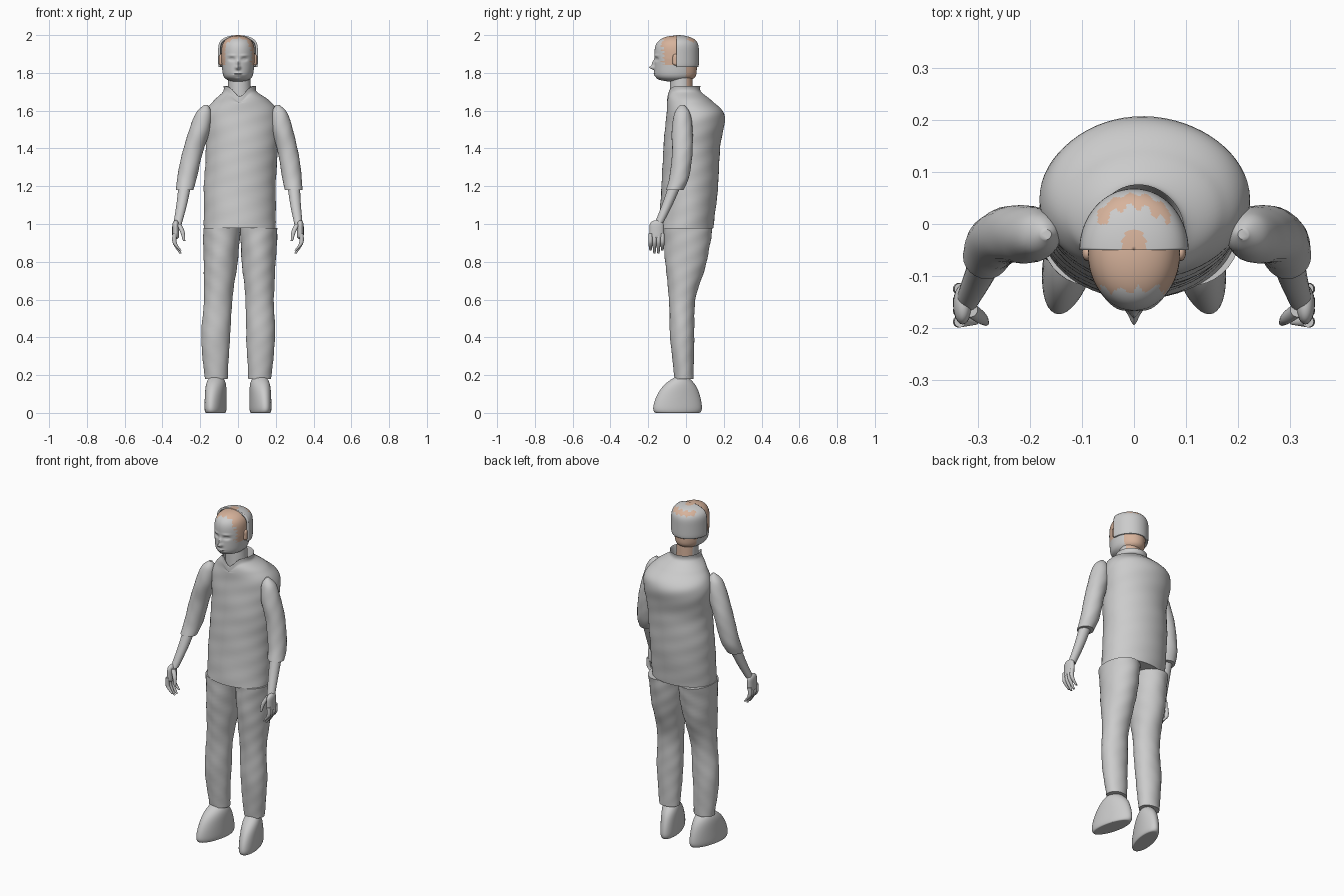
import bpy
import math
from math import sin, cos, acos, exp, pi

default_cube = bpy.data.objects.get("Cube")
if default_cube:
    bpy.data.objects.remove(default_cube, do_unlink=True)


def material(name, red, green, blue):
    made = bpy.data.materials.new(name)
    made.use_nodes = True
    colour = (red, green, blue, 1)
    made.diffuse_color = colour
    made.node_tree.nodes["Principled BSDF"].inputs["Base Color"].default_value = colour
    return made


GREY = material("plain grey", .6, .6, .6)
SKIN = material("warm skin", .68, .45, .33)


def path(*rings):
    """Section function that runs smoothly through the given rings."""
    last = len(rings) - 1

    def section(t):
        i = min(int(t * last), last - 1)
        f = t * last - i
        neighbours = zip(rings[max(i - 1, 0)], rings[i], rings[i + 1], rings[min(i + 2, last)])
        return [b + f * (c - a + f * (2 * a - 5 * b + 4 * c - d + f * (3 * b - a - 3 * c + d))) / 2
                for a, b, c, d in neighbours]
    return section


def limb(*rings):
    """Path of round sections, each given as x, y, z and radius."""
    return path(*[(x, y, z, r, r) for x, y, z, r in rings])


def dome(x, y, z, width, depth, height, low=-1):
    """Section function of a full, rounded blob, cut off below low."""
    start = acos(-low)

    def section(t):
        u = -cos(start + (pi - start) * t)
        r = math.sqrt(max(0, 1 - abs(u) ** (4 if u > 0 else 8))) + .01
        return x, y, z + height * u, width * r, depth * r
    return section


def loft(name, section, rows=40, seg=40, arc=2 * pi, ripple=0, shape=None, rule=None,
         mats=(GREY,), mirror=False, lean=0, hip=1):
    """Skin elliptical sections; shape moves points, rule picks face colours."""
    closed = arc > pi
    count = seg if closed else seg + 1
    verts, faces = [], []
    for row in range(rows + 1):
        x, y, z, rx, ry = section(row / rows)
        for k in range(count):
            a = arc * k / seg
            swell = 1 + ripple * (sin(30 * z + 3 * a) + sin(70 * z - 4 * a))
            point = (x + swell * rx * cos(a), y + swell * ry * sin(a), z)
            px, py, pz = shape(*point) if shape else point
            if mirror:
                px = lean * max(0, pz - hip) - px
            verts.append((px, py, pz))
    for row in range(rows):
        for k in range(seg):
            a, b = row * count + k, row * count + (k + 1) % count
            faces.append((a, b, b + count, a + count))
    if closed:
        faces.append(tuple(reversed(range(count))))
        faces.append(tuple(range(rows * count, len(verts))))
    if (section(0)[2] > section(1)[2]) != mirror:
        faces = [tuple(reversed(face)) for face in faces]

    mesh = bpy.data.meshes.new(name)
    mesh.from_pydata(verts, [], faces)
    for mat in mats:
        mesh.materials.append(mat)
    if rule:
        for polygon in mesh.polygons:
            polygon.material_index = int(rule(*polygon.center))
    ob = bpy.data.objects.new(name, mesh)
    bpy.context.collection.objects.link(ob)
    bpy.ops.object.select_all(action="DESELECT")
    ob.select_set(True)
    bpy.context.view_layer.objects.active = ob
    bpy.ops.object.shade_smooth_by_angle(angle=math.radians(50))
    return ob


def pair(name, section, **options):
    loft("left_" + name, section, **options)
    loft("right_" + name, section, mirror=True, **options)


# Jacket, with a collar that dips at the throat
def collar_dip(x, y, z):
    if y < 0:
        rise = min(1, max(0, z - 1.64) / .06)
        z -= .055 * rise * exp(-((x - .01) / .04) ** 2)
    return x, y, z


loft("jacket", path((.01, 0, .98, .19, .145), (.01, .02, 1.2, .19, .15),
                    (.02, .03, 1.4, .19, .15), (.02, .05, 1.57, .2, .155),
                    (.02, .02, 1.65, .15, .12), (.01, -.01, 1.7, .09, .09),
                    (.01, -.01, 1.73, .085, .085), (.01, -.01, 1.67, .07, .07)),
     rows=70, seg=64, ripple=.005, shape=collar_dip)

# Trousers
pair("trouser_leg", path((.11, .01, .98, .1, .13), (.11, 0, .8, .09, .11),
                         (.115, -.02, .6, .075, .07), (.12, -.02, .4, .076, .064),
                         (.115, -.01, .18, .06, .05)),
     ripple=.01, lean=.04, hip=.35)


# Shoes: tapered towards the ankle, toes turned outwards
def shoe_form(x, y, z):
    z = max(0, z)
    y = (y + .01) * (1 - 16 * z * z) - .01
    return x - .2 * y - .01, y, z


pair("shoe", dome(.12, -.045, .09, .052, .13, .11), shape=shoe_form)

# Arms
ARM = dict(lean=.065, seg=24)
pair("sleeve", limb((.21, -.02, 1.63, .01), (.22, -.02, 1.59, .04), (.235, -.02, 1.5, .055),
                    (.265, -.02, 1.38, .054), (.285, -.035, 1.25, .052),
                    (.295, -.06, 1.18, .046)), ripple=.01, **ARM)
pair("forearm", limb((.295, -.06, 1.2, .033), (.305, -.1, 1.1, .028),
                     (.32, -.145, 1, .022)), **ARM)
pair("palm", dome(.33, -.155, .97, .018, .038, .05), **ARM)
for i, finger in enumerate(["index", "middle", "ring", "little"]):
    y = .021 * i - .188
    tip = .86 if finger in ("index", "little") else .845
    pair(finger + "_finger", limb((.335, y, .95, .011), (.335, y, .9, .011),
                                  (.305, y, tip, .006)), **ARM)
pair("thumb", limb((.315, -.165, 1, .014), (.295, -.18, .96, .012),
                   (.285, -.19, .91, .006)), **ARM)

# Neck, bare at the nape
loft("neck", limb((.01, -.025, 1.66, .062), (.005, -.025, 1.8, .058)),
     rule=lambda x, y, z: y > 0 and z > 1.7, mats=(GREY, SKIN))


# Head: narrowing jaw, with soft bumps for the features
def features(x, y, z):
    x *= 1 - max(0, 1.875 - z)
    if y > -.07:
        return x, y, z

    def bump(across, level, wide, high):
        return exp(-((abs(x) - across) / wide) ** 2 - ((z - level) / high) ** 2)

    nose = .026 * bump(0, 1.828, .011, .01) + .014 * bump(0, 1.85, .008, .016)
    eyes = .005 * bump(.033, 1.872, .008, .004) - .011 * bump(.033, 1.872, .016, .009)
    brows = .004 * bump(.034, 1.892, .02, .006)
    lips = .007 * bump(0, 1.793, .022, .01) - .007 * bump(0, 1.793, .024, .002)
    chin = .007 * bump(0, 1.767, .018, .01)
    return x, y - nose - eyes - brows - lips - chin, z


def bare_skin(x, y, z):
    if z < 1.84:
        return y > 0
    return y > .008 * sin(190 * x) + .004 * sin(310 * z) - .125


loft("head", dome(0, -.055, 1.875, .088, .111, .122), rows=90, seg=96,
     shape=features, rule=bare_skin, mats=(GREY, SKIN))
pair("ear", dome(.09, -.055, 1.87, .01, .016, .03), rows=16, seg=16, mats=(SKIN,))


# Hair shell over the back of the head, thin at the crown
def thin_patch(x, y, z):
    parting = z > 1.97 and math.hypot(x / .025, (y + .05) / .042) < 1
    ragged = abs(z - 1.974 - .004 * sin(200 * x)) < .01
    return parting or (ragged and y > 0 and abs(x) < .07)


hair = loft("hair_cap", dome(0, -.05, 1.9, .104, .117, .1, low=-.7), rows=60, seg=64,
            arc=pi, rule=thin_patch, mats=(GREY, SKIN))
shell = hair.modifiers.new("thickness", "SOLIDIFY")
shell.thickness = .012
shell.offset = -1
